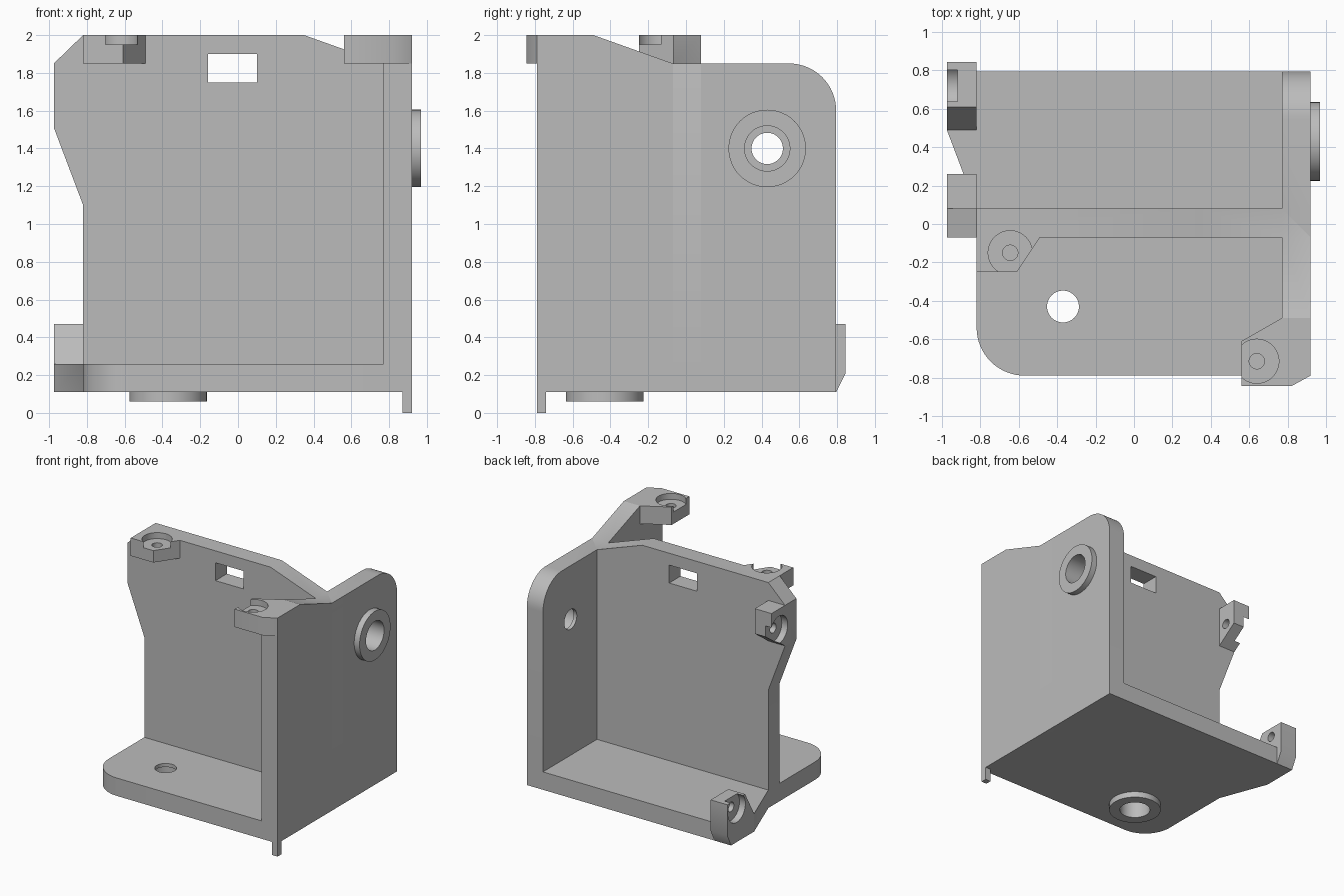
import bpy, bmesh, math
from mathutils import Vector

if "Cube" in bpy.data.objects:
    bpy.data.objects.remove(bpy.data.objects["Cube"])

grey = bpy.data.materials.new("light grey")
grey.diffuse_color = (0.5, 0.5, 0.5, 1)
grey.use_nodes = True
grey.node_tree.nodes["Principled BSDF"].inputs["Base Color"].default_value = grey.diffuse_color


def prism(name, axis, pts, lo, hi):
    """Extrude a flat outline along an axis: x takes (y,z), y takes (x,z), z takes (x,y)."""
    place = {"x": lambda a, b, d: (d, a, b),
             "y": lambda a, b, d: (a, d, b),
             "z": lambda a, b, d: (a, b, d)}[axis]
    bm = bmesh.new()
    face = bm.faces.new([bm.verts.new(place(a, b, lo)) for a, b in pts])
    ext = bmesh.ops.extrude_face_region(bm, geom=[face])
    moved = [v for v in ext["geom"] if isinstance(v, bmesh.types.BMVert)]
    bmesh.ops.translate(bm, verts=moved, vec=Vector(place(0, 0, hi - lo)))
    bmesh.ops.recalc_face_normals(bm, faces=bm.faces[:])
    mesh = bpy.data.meshes.new(name)
    bm.to_mesh(mesh)
    bm.free()
    mesh.materials.append(grey)
    obj = bpy.data.objects.new(name, mesh)
    bpy.context.collection.objects.link(obj)
    return obj


def arc(ca, cb, r, start, end, n):
    return [(ca + r * math.cos(math.radians(start + (end - start) * i / n)),
             cb + r * math.sin(math.radians(start + (end - start) * i / n)))
            for i in range(n + 1)]


def disc(name, axis, ca, cb, r, lo, hi):
    return prism(name, axis, arc(ca, cb, r, 0, 360, 48)[:-1], lo, hi)


def box(name, x, y, z):
    return prism(name, "z", [(x[0], y[0]), (x[1], y[0]), (x[1], y[1]), (x[0], y[1])], *z)


# Three crossing plates
bracket = prism("bracket", "z",
                arc(-0.57, -0.54, 0.25, 180, 270, 16) +
                [(0.92, -0.79), (0.92, 0.795), (-0.975, 0.795), (-0.975, 0.49), (-0.82, 0.08)],
                0.11, 0.26)
parts = [
    prism("side_wall", "x",
          [(-0.79, 0.11), (0.795, 0.11)] + arc(0.545, 1.6, 0.25, 0, 90, 16) +
          [(-0.07, 1.85), (-0.49, 2), (-0.79, 2)], 0.77, 0.92),
    prism("middle_wall", "y",
          [(-0.82, 0.11), (0.92, 0.11), (0.92, 1.85), (0.77, 1.85), (0.35, 2), (-0.82, 2),
           (-0.975, 1.85), (-0.975, 1.51), (-0.82, 1.1)], -0.07, 0.08),
    # Screw tabs
    prism("front_top_tab", "z",
          [(0.56, -0.845), (0.82, -0.845), (0.92, -0.79), (0.92, -0.49), (0.77, -0.49),
           (0.56, -0.61)], 1.85, 2),
    prism("wall_top_tab", "z",
          [(-0.82, -0.25), (-0.61, -0.25), (-0.49, -0.07), (-0.49, 0), (-0.82, 0)], 1.85, 2),
    prism("back_bottom_tab", "x",
          [(0.845, 0.47), (0.845, 0.21), (0.795, 0.11), (0.49, 0.11), (0.49, 0.26),
           (0.61, 0.47)], -0.975, -0.82),
    prism("wall_left_tab", "x",
          [(0.26, 1.85), (0.26, 1.64), (0.08, 1.51), (0, 1.51), (0, 1.85)], -0.975, -0.82),
    # Round bosses and the small corner foot
    disc("bottom_boss", "z", -0.37, -0.43, 0.205, 0.06, 0.2),
    disc("side_boss", "x", 0.43, 1.4, 0.205, 0.85, 0.97),
    box("corner_foot", (0.87, 0.92), (-0.79, -0.74), (0, 0.2)),
]

# Window, stepped bores, and tab recesses with screw holes
cutters = [
    box("window_cut", (-0.16, 0.1), (-0.2, 0.2), (1.75, 1.9)),
    disc("bottom_hole", "z", -0.37, -0.43, 0.083, -0.1, 0.4),
    disc("bottom_bore", "z", -0.37, -0.43, 0.12, -0.1, 0.23),
    disc("side_hole", "x", 0.43, 1.4, 0.083, 0.6, 1.1),
    disc("side_bore", "x", 0.43, 1.4, 0.12, 0.8, 1.1),
]
for a, b in ((0.64, -0.715), (-0.645, -0.15)):
    cutters += [disc("top_recess", "z", a, b, 0.115, 1.95, 2.1),
                disc("top_screw_hole", "z", a, b, 0.04, 1.8, 2.1)]
for a, b in ((0.72, 0.39), (0.16, 1.675)):
    cutters += [disc("left_recess", "x", a, b, 0.115, -1.1, -0.92),
                disc("left_screw_hole", "x", a, b, 0.04, -1.1, -0.78)]

bpy.context.view_layer.objects.active = bracket
for group, op in ((parts, "UNION"), (cutters, "DIFFERENCE")):
    for obj in group:
        mod = bracket.modifiers.new(obj.name, "BOOLEAN")
        mod.operation, mod.solver, mod.object = op, "EXACT", obj
        bpy.ops.object.modifier_apply(modifier=mod.name)
        bpy.data.objects.remove(obj)

bracket.select_set(True)
bpy.ops.object.shade_smooth_by_angle(angle=math.radians(30))
